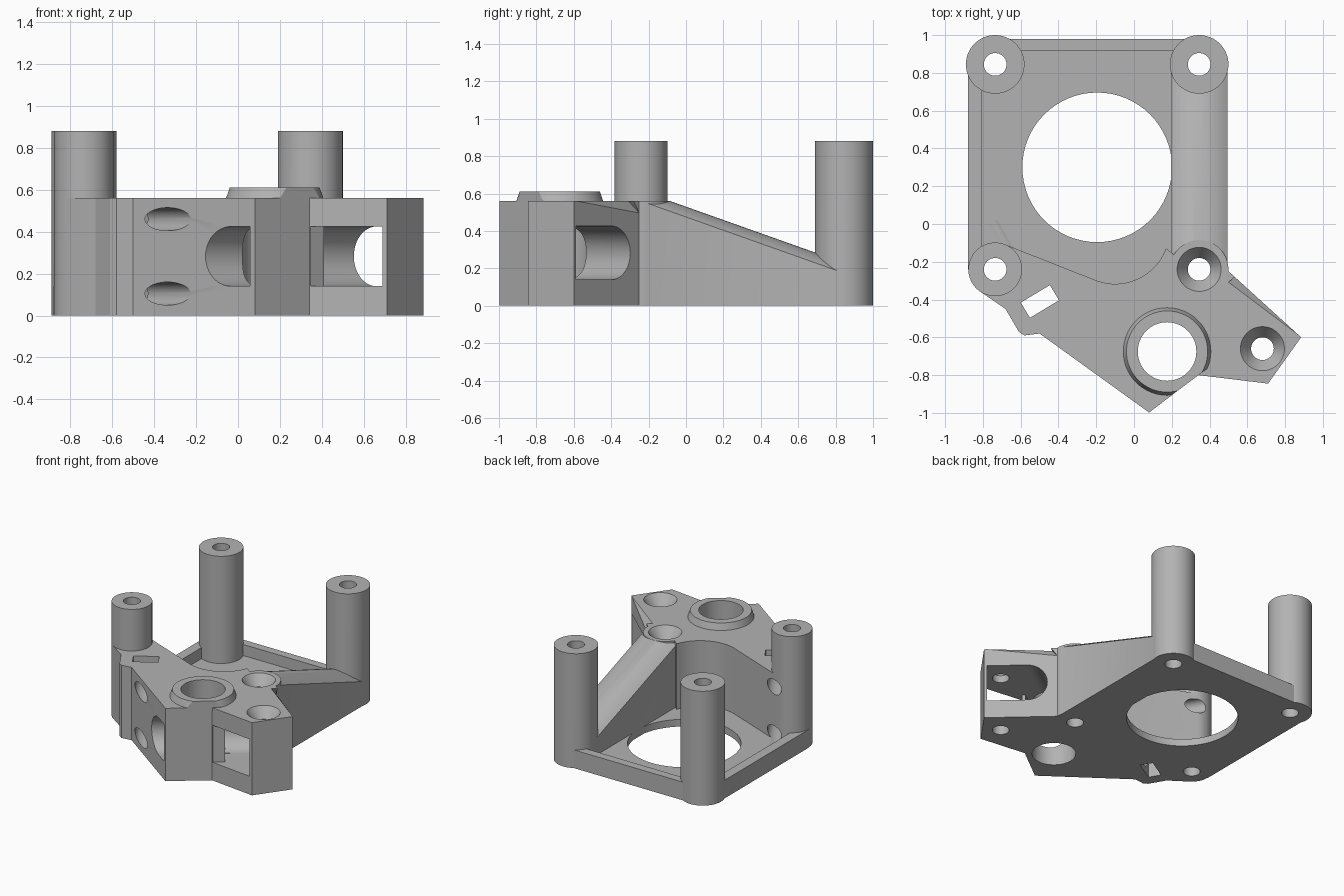
import bpy, bmesh
from math import sin, cos, radians
from mathutils import Matrix, Vector

old = bpy.data.objects.get("Cube")
if old:
    bpy.data.objects.remove(old, do_unlink=True)

grey = bpy.data.materials.new("plain grey")
grey.use_nodes = True
grey.diffuse_color = (0.45, 0.45, 0.45, 1)
grey.node_tree.nodes["Principled BSDF"].inputs["Base Color"].default_value = grey.diffuse_color


def finish(bm, name):
    bmesh.ops.recalc_face_normals(bm, faces=bm.faces)
    mesh = bpy.data.meshes.new(name)
    bm.to_mesh(mesh)
    bm.free()
    mesh.materials.append(grey)
    ob = bpy.data.objects.new(name, mesh)
    bpy.context.scene.collection.objects.link(ob)
    return ob


def prism(name, points, low, high, matrix=Matrix()):
    bm = bmesh.new()
    face = bm.faces.new([bm.verts.new((x, y, low)) for x, y in points])
    new = bmesh.ops.extrude_face_region(bm, geom=[face])["geom"]
    verts = [v for v in new if isinstance(v, bmesh.types.BMVert)]
    bmesh.ops.translate(bm, verts=verts, vec=(0, 0, high - low))
    bm.transform(matrix)
    return finish(bm, name)


def box(name, x0, x1, y0, y1, z0, z1):
    return prism(name, [(x0, y0), (x1, y0), (x1, y1), (x0, y1)], z0, z1)


def cylinder(name, centre, r, low, high, top_r=None):
    bm = bmesh.new()
    bmesh.ops.create_cone(bm, cap_ends=True, segments=64, radius1=r,
                          radius2=r if top_r is None else top_r, depth=high - low)
    bm.transform(Matrix.Translation((*centre, (low + high) / 2)))
    return finish(bm, name)


def arc(centre, r, start, end, steps=16):
    angles = [radians(start + (end - start) * i / steps) for i in range(steps + 1)]
    return [(centre[0] + r * cos(a), centre[1] + r * sin(a)) for a in angles]


def slice_off(ob, point, normal):
    bm = bmesh.new()
    bm.from_mesh(ob.data)
    cut = bmesh.ops.bisect_plane(bm, geom=bm.verts[:] + bm.edges[:] + bm.faces[:],
                                 plane_co=point, plane_no=normal, clear_outer=True)
    edges = [e for e in cut["geom_cut"] if isinstance(e, bmesh.types.BMEdge)]
    bmesh.ops.holes_fill(bm, edges=edges)
    bmesh.ops.recalc_face_normals(bm, faces=bm.faces)
    bm.to_mesh(ob.data)
    bm.free()


def combine(target, tool, operation):
    mod = target.modifiers.new("boolean", "BOOLEAN")
    mod.operation, mod.solver, mod.object = operation, "EXACT", tool
    graph = bpy.context.evaluated_depsgraph_get()
    mesh = bpy.data.meshes.new_from_object(target.evaluated_get(graph))
    target.modifiers.clear()
    target.data = mesh
    bpy.data.objects.remove(tool, do_unlink=True)


# Shared positions
back_left, back_right = (-0.735, 0.845), (0.345, 0.845)
front_left, front_right = (-0.735, -0.24), (0.345, -0.24)
lobe_screw, bolt = (0.68, -0.66), (0.175, -0.675)
motor = (-0.195, 0.3)
TOP, POST = 0.56, 0.88

# Gear block
outline = [(0.885, -0.6), (0.5, -0.25)]
outline += arc(front_right, 0.155, 5, 150)
outline += arc((-0.1, -0.03), 0.287, -20, -110)
outline += arc(front_left, 0.142, 70, 235)
outline += [(-0.68, -0.45), (-0.61, -0.57), (-0.58, -0.59), (-0.5, -0.58),
            (0.08, -0.998), (0.34, -0.8), (0.71, -0.845)]
bracket = prism("motor_bracket", outline, 0, TOP)

# Thin base plate with the motor opening
plate = prism("base_plate", [(-0.88, -0.24), (0.1, -0.4), (0.495, -0.24), (0.495, 0.845),
                             (0.345, 0.98), (-0.735, 0.98), (-0.88, 0.845)], 0, 0.055)
combine(plate, cylinder("motor_opening", motor, 0.396, -0.1, 0.2), "DIFFERENCE")

# Sloping arm with a crowned top
section = [(0.195, 0), (0.495, 0)]
section += [(0.345 + 0.15 * t / 6, 0.565 - 0.055 * (t / 6) ** 2) for t in range(6, -7, -1)]
upright = Matrix(((1, 0, 0, 0), (0, 0, 1, 0), (0, 1, 0, 0), (0, 0, 0, 1)))
arm = prism("arm", section, -0.24, 0.845, upright)
for v in arm.data.vertices:
    if v.co.z > 0.1:
        v.co.z -= 0.355 * (v.co.y + 0.1)
slice_off(arm, (0, 0, TOP - 0.001), (0, 0, 1))

# Bearing boss, trimmed by the block's front face
boss = cylinder("boss", bolt, 0.242, TOP - 0.03, 0.61, 0.215)
slice_off(boss, (0.34, -0.801, 0), (0.6, -0.8, 0))

parts = [plate, arm, boss,
         box("left_rim", -0.88, -0.805, -0.24, 0.845, 0, 0.14),
         box("back_rim", -0.735, 0.345, 0.915, 0.98, 0, 0.14),
         cylinder("back_left_post", back_left, 0.155, 0, POST),
         cylinder("back_right_post", back_right, 0.155, 0, POST),
         cylinder("front_left_post", front_left, 0.142, 0, POST)]
for part in parts:
    combine(bracket, part, "UNION")

# Screw holes, countersinks and bolt bore
cutters = [cylinder("screw_hole", c, 0.06, -0.1, 1)
           for c in (back_left, back_right, front_left, front_right, lobe_screw)]
cutters += [cylinder("countersink", c, 0.06, 0.48, TOP + 0.002, 0.118)
            for c in (front_right, lobe_screw)]
cutters.append(cylinder("bolt_bore", bolt, 0.155, -0.1, 0.8))

# Horizontal channel through the block, round on its inner side
along, side = Vector((0.8, 0.6, 0)), Vector((0.6, -0.8, 0))
frame = Matrix((side, (0, 0, 1), -along)).transposed().to_4x4()
frame.translation = (0.3075, -0.66, 0.2825)
channel = [(0.107, -0.1425), (0.107, 0.1425)] + arc((0, 0), 0.1425, 90, 270, 24)
cutters.append(prism("channel", channel, -0.8, 0.8, frame))

# Open pocket in the side lobe
pocket = [(0.345, -0.95), (0.345, -0.796), (0.41, -0.745), (0.33, -0.63), (0.93, -0.18),
          (1.05, -0.5), (0.868, -0.588), (0.69, -0.835), (0.69, -0.95)]
cutters.append(prism("pocket", pocket, 0.14, 0.425))

# Tension screw holes and their nut slot
for z in (0.105, 0.46):
    hole = cylinder("tension_hole", (0, 0), 0.055, -0.55, 0.55)
    hole.data.transform(Matrix.Translation((-0.47, -0.465, z)) @ Matrix.Rotation(radians(-60), 4, "Z")
                        @ Matrix.Rotation(radians(90), 4, "Y"))
    cutters.append(hole)
slot = box("nut_slot", -0.09, 0.09, -0.047, 0.047, -0.1, 0.7)
slot.data.transform(Matrix.Translation((-0.498, -0.41, 0)) @ Matrix.Rotation(radians(31), 4, "Z"))
cutters.append(slot)

# Chamfer on the lobe's rear top edge
bm = bmesh.new()
for p in ((0.9, -0.611, 0.562), (0.5, -0.31, 0.562), (0.5, -0.24, 0.485), (0.65, -0.2, 0.58)):
    bm.verts.new(p)
bmesh.ops.convex_hull(bm, input=bm.verts)
cutters.append(finish(bm, "lobe_chamfer"))

for cutter in cutters:
    combine(bracket, cutter, "DIFFERENCE")

for ob in bpy.context.selected_objects:
    ob.select_set(False)
bracket.select_set(True)
bpy.context.view_layer.objects.active = bracket
bpy.ops.object.shade_smooth_by_angle(angle=radians(25))
